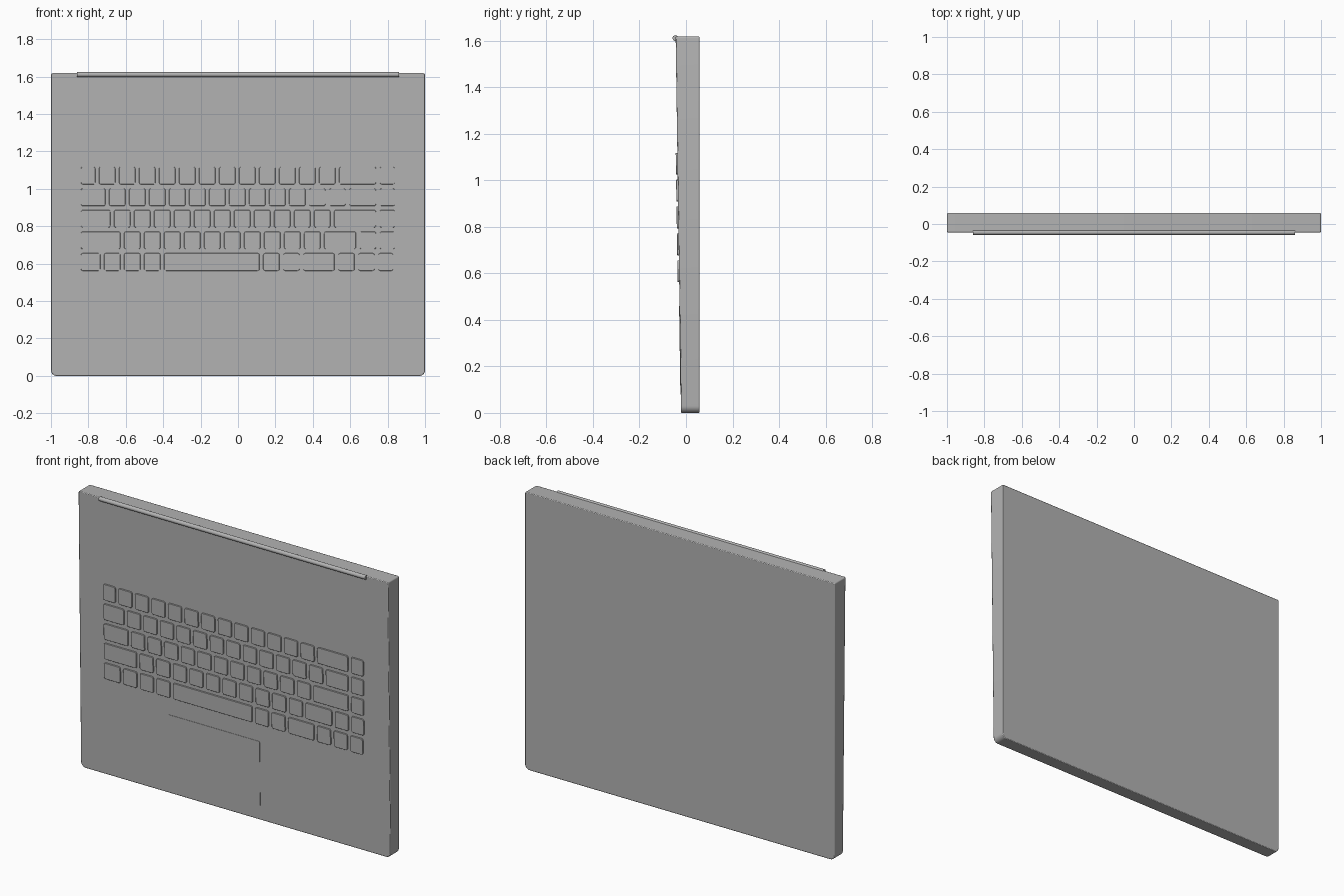
import bpy, bmesh, math

cube = bpy.data.objects.get("Cube")
if cube:
    bpy.data.objects.remove(cube, do_unlink=True)

grey = bpy.data.materials.new("satin grey")
grey.use_nodes = True
COLOR = (0.45, 0.45, 0.45, 1)
grey.diffuse_color = COLOR
grey.node_tree.nodes["Principled BSDF"].inputs["Base Color"].default_value = COLOR

BACK = 0.058


def deck(z):
    """Depth of the sloping front surface at height z."""
    return -0.021 - 0.0145 * z


def outline(x0, x1, z0, z1, low, high, steps):
    """Rounded rectangle; low and high are the bottom and top corner radii."""
    pts = []
    corners = [(x1 - low, z0 + low, low, -90), (x1 - high, z1 - high, high, 0),
               (x0 + high, z1 - high, high, 90), (x0 + low, z0 + low, low, 180)]
    for cx, cz, r, start in corners:
        for i in range(steps + 1):
            a = math.radians(start + 90 * i / steps)
            pts.append((cx + r * math.cos(a), cz + r * math.sin(a)))
    return pts


def prism(bm, pts, front, back):
    """Prism between two depth functions, seen from the front as pts."""
    a = [bm.verts.new((x, front(z), z)) for x, z in pts]
    b = [bm.verts.new((x, back(z), z)) for x, z in pts]
    bm.faces.new(a)
    bm.faces.new(b[::-1])
    for i in range(len(pts)):
        j = (i + 1) % len(pts)
        bm.faces.new((a[j], a[i], b[i], b[j]))


def finish(name, bm, bevel, segments=2):
    bmesh.ops.recalc_face_normals(bm, faces=bm.faces)
    mesh = bpy.data.meshes.new(name)
    bm.to_mesh(mesh)
    bm.free()
    mesh.materials.append(grey)
    obj = bpy.data.objects.new(name, mesh)
    bpy.context.collection.objects.link(obj)
    if bevel:
        mod = obj.modifiers.new("edge rounding", 'BEVEL')
        mod.width = bevel
        mod.segments = segments
        mod.limit_method = 'ANGLE'
        mod.angle_limit = math.radians(50)
    bpy.ops.object.select_all(action='DESELECT')
    obj.select_set(True)
    bpy.context.view_layer.objects.active = obj
    bpy.ops.object.shade_smooth_by_angle(angle=math.radians(35))
    return obj


# Wedge-shaped body, thicker towards the hinge
bm = bmesh.new()
prism(bm, outline(-1, 1, 0, 1.618, 0.03, 0.008, 6), deck, lambda z: BACK)
finish("base_body", bm, 0.004)

# Keyboard: each row is a run of (key count, key width), with equal gaps
KEY, GAP, LEFT, RIGHT = 0.087, 0.02, -0.84, 0.843
rows = {
    "number": [(1, 0.077), (12, KEY), (1, 0.197), (1, 0.08)],
    "upper_letter": [(1, 0.131), (12, KEY), (1, 0.143), (1, 0.08)],
    "home_letter": [(1, 0.157), (11, KEY), (1, 0.224), (1, 0.08)],
    "lower_letter": [(1, 0.211), (10, KEY), (1, 0.17), (1, KEY), (1, 0.08)],
    "space_bar": [(1, 0.104), (3, KEY), (1, 0.51), (2, KEY), (1, 0.167),
                  (2, KEY), (1, 0.08)],
}
top = 1.118
for row, runs in rows.items():
    bm = bmesh.new()
    x = LEFT
    for count, width in runs:
        for _ in range(count):
            end = min(x + width, RIGHT)
            prism(bm, outline(x, end, top - 0.094, top, 0.01, 0.01, 3),
                  lambda z: deck(z) - 0.007, lambda z: deck(z) + 0.004)
            x += width + GAP
    finish(row + "_keys", bm, 0.0015, 1)
    top -= 0.1155

# Touchpad, a thin plate left of centre
bm = bmesh.new()
prism(bm, outline(-0.43, 0.16, 0.08, 0.46, 0.006, 0.006, 3),
      lambda z: deck(z) - 0.002, lambda z: deck(z) + 0.003)
finish("touchpad", bm, 0)

# Hinge barrel along the top front edge
bpy.ops.mesh.primitive_cylinder_add(vertices=24, radius=0.0125, depth=1.72,
                                    location=(0, -0.0455, 1.611),
                                    rotation=(0, math.pi / 2, 0))
hinge = bpy.context.object
hinge.name = "hinge_barrel"
hinge.data.materials.append(grey)
bpy.ops.object.shade_smooth_by_angle(angle=math.radians(35))
